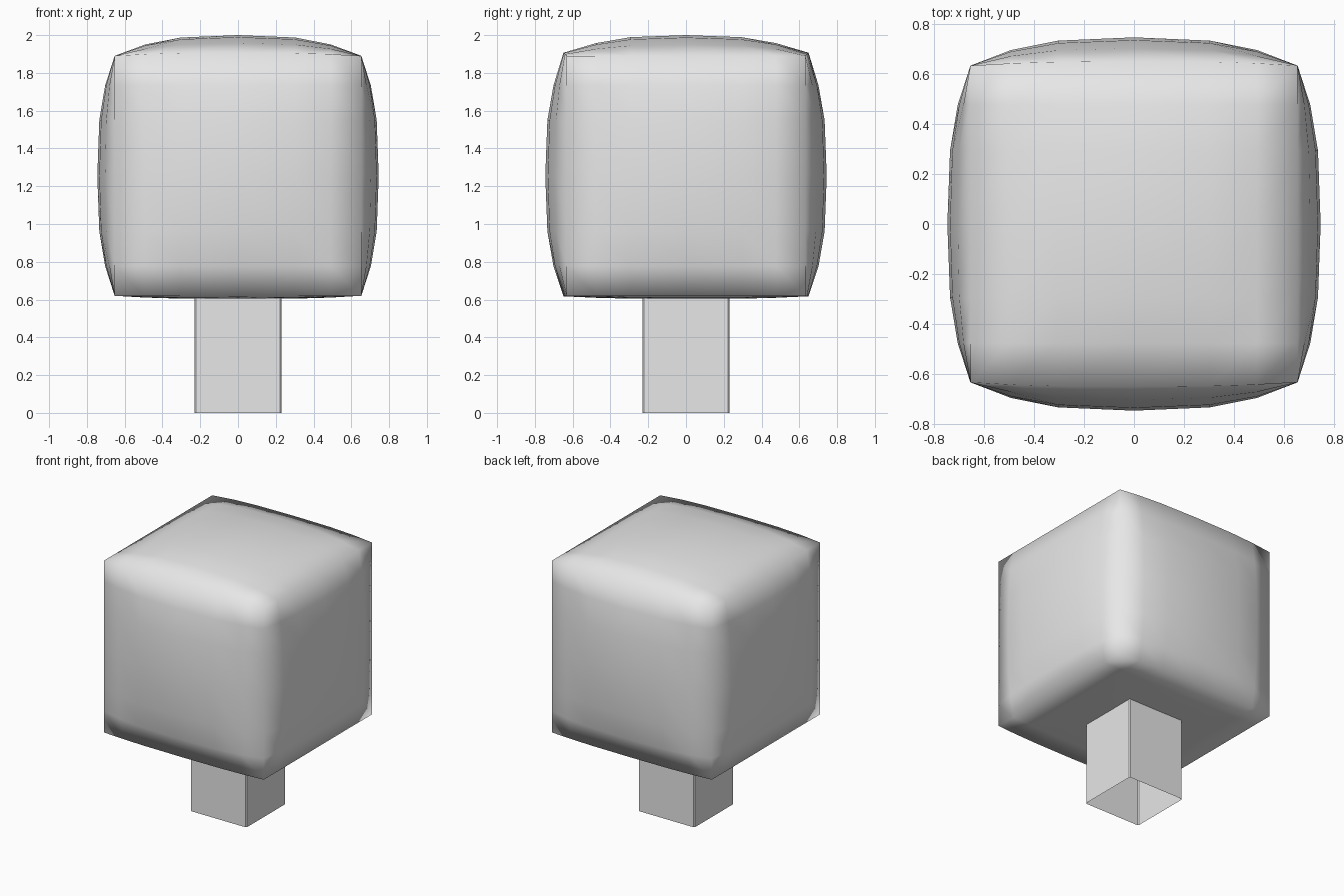
import bpy
import bmesh
import math

old = bpy.data.objects.get("Cube")
if old:
    bpy.data.objects.remove(old, do_unlink=True)

# Single plain grey
grey = bpy.data.materials.new("plain_grey")
grey.use_nodes = True
grey.diffuse_color = (0.8, 0.8, 0.8, 1)
grey.node_tree.nodes["Principled BSDF"].inputs["Base Color"].default_value = (0.8, 0.8, 0.8, 1)


def finish(name, bm, angle):
    mesh = bpy.data.meshes.new(name)
    bmesh.ops.recalc_face_normals(bm, faces=bm.faces)
    bm.to_mesh(mesh)
    bm.free()
    mesh.materials.append(grey)
    obj = bpy.data.objects.new(name, mesh)
    bpy.context.collection.objects.link(obj)
    bpy.ops.object.select_all(action="DESELECT")
    obj.select_set(True)
    bpy.context.view_layer.objects.active = obj
    bpy.ops.object.shade_smooth_by_angle(angle=math.radians(angle))
    return obj


def dome(u, leak=0.0):
    """Bulge falloff: 1 at the face centre, leak at its border."""
    return 1 - (1 - leak) * abs(u) ** 2.8


# Crown: gridded cube whose faces swell outwards, flat underneath
bm = bmesh.new()
bmesh.ops.create_cube(bm, size=2)
bmesh.ops.subdivide_edges(bm, edges=bm.edges[:], cuts=5, use_grid_fill=True)
for v in bm.verts:
    x, y, z = (math.copysign(abs(c) ** 0.7, c) for c in v.co)
    px, py, pz = 0.653 * x, 0.632 * y, 1.255 + 0.635 * z
    if abs(x) > 0.99:
        px += x * 0.092 * dome(y) * dome(z)
    if abs(y) > 0.99:
        py += y * 0.113 * dome(x) * dome(z, 0.15)
    if abs(z) > 0.99:
        pz += z * (0.11 if z > 0 else 0.017) * dome(x) * dome(y, 0.15)
    v.co = (px, py, pz)
finish("crown", bm, 180)

# Trunk: square tube, open at both ends, with slightly eased corners
bm = bmesh.new()
bmesh.ops.create_cube(bm, size=1)
for v in bm.verts:
    v.co = (v.co.x * 0.46, v.co.y * 0.46, (v.co.z + 0.5) * 0.61)
caps = [f for f in bm.faces if abs(f.normal.z) > 0.9]
bmesh.ops.delete(bm, geom=caps, context="FACES_ONLY")
uprights = [e for e in bm.edges if abs(e.verts[0].co.z - e.verts[1].co.z) > 0.1]
bmesh.ops.bevel(bm, geom=uprights, offset=0.008, segments=1, affect="EDGES")
finish("trunk", bm, 30)
